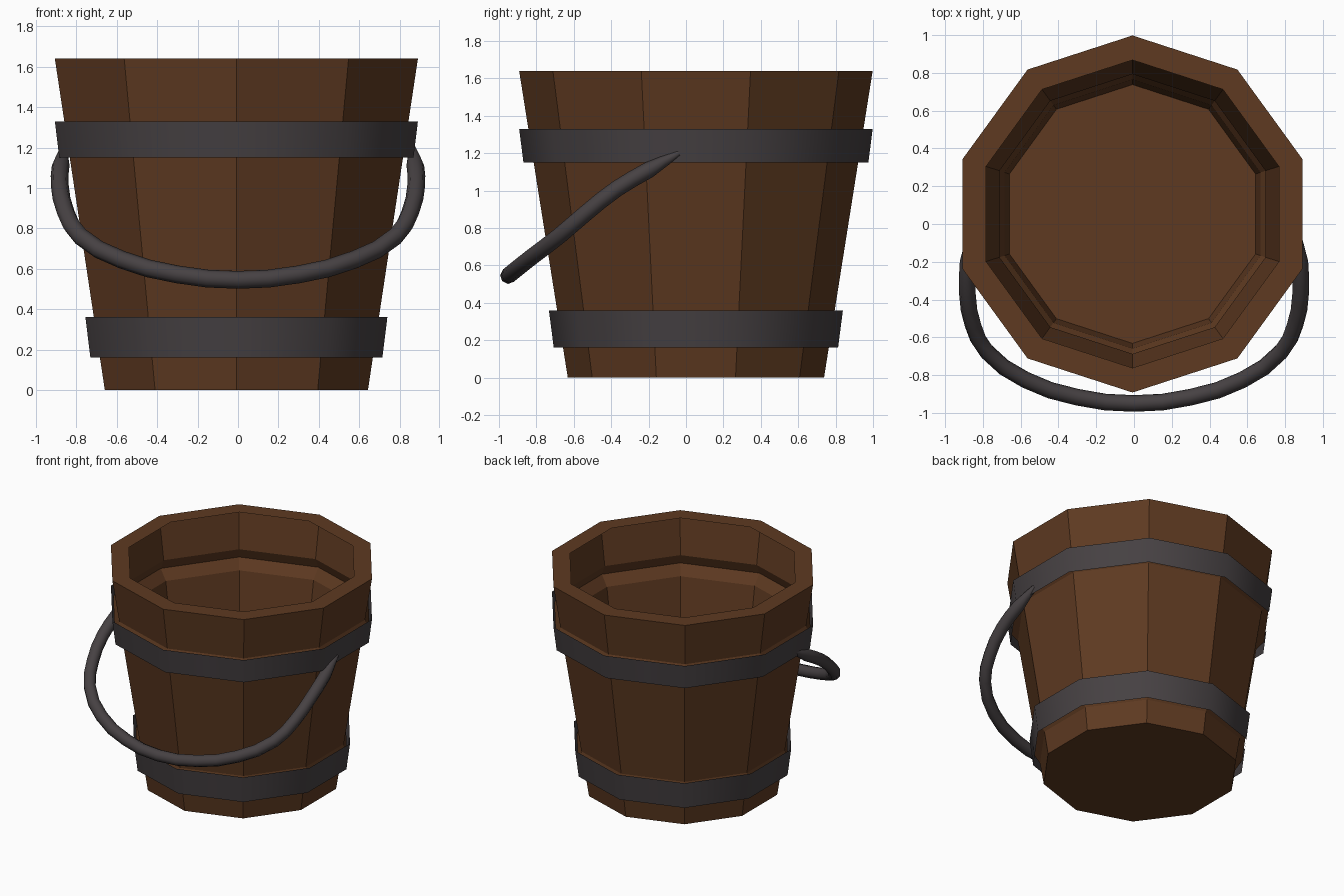
import bpy, bmesh
from math import cos, sin, pi

if "Cube" in bpy.data.objects:
    bpy.data.objects.remove(bpy.data.objects["Cube"])

SIDES = 10
CX, CY = -0.008, 0.053


def material(name, rgb):
    m = bpy.data.materials.new(name)
    m.diffuse_color = (*rgb, 1)
    m.use_nodes = True
    m.node_tree.nodes["Principled BSDF"].inputs["Base Color"].default_value = m.diffuse_color
    return m


WOOD = material("wood", (0.112, 0.042, 0.015))
IRON = material("iron", (0.062, 0.053, 0.056))


def ring_mesh(name, profile, mat, cap_bottom=False, smooth=False):
    """Sweep a (radius, z) profile around ten sides."""
    bm = bmesh.new()
    rings = [[bm.verts.new((CX + r * cos(pi / 2 + 2 * pi * k / SIDES),
                            CY + r * sin(pi / 2 + 2 * pi * k / SIDES), z))
              for k in range(SIDES)] for r, z in profile]
    for a, b in zip(rings, rings[1:]):
        for k in range(SIDES):
            n = (k + 1) % SIDES
            bm.faces.new((a[k], a[n], b[n], b[k])).smooth = smooth
    if cap_bottom:
        bm.faces.new(rings[0][::-1])
    me = bpy.data.meshes.new(name)
    bm.to_mesh(me)
    bm.free()
    me.materials.append(mat)
    bpy.context.collection.objects.link(bpy.data.objects.new(name, me))


def wall(z):
    return 0.685 + 0.26 * z / 1.64


# Thin tapered stave shell, swelling slightly under each hoop, with a flat rim
ring_mesh("bucket_body",
          [(wall(0), 0),
           (wall(0.17), 0.17), (0.765, 0.26), (wall(0.35), 0.35),
           (wall(1.17), 1.17), (0.928, 1.245), (wall(1.32), 1.32),
           (0.945, 1.64), (0.815, 1.64)], WOOD, cap_bottom=True)

# Open iron hoops
ring_mesh("lower_hoop", [(0.76, 0.16), (0.786, 0.36)], IRON, smooth=True)
ring_mesh("upper_hoop", [(0.922, 1.15), (0.945, 1.33)], IRON, smooth=True)

# Bail handle hanging forward, thinning at both ends
half = [(0.3, -0.917, 0.572), (0.575, -0.825, 0.645), (0.78, -0.675, 0.76),
        (0.853, -0.535, 0.88), (0.882, -0.37, 1.01), (0.878, -0.2, 1.11),
        (0.862, -0.04, 1.2)]
path = [(-x, y, z) for x, y, z in reversed(half)] + [(0, -0.95, 0.545)] + half
cu = bpy.data.curves.new("handle", 'CURVE')
cu.dimensions = '3D'
cu.bevel_depth = 0.044
cu.bevel_resolution = 2
cu.use_fill_caps = True
sp = cu.splines.new('BEZIER')
sp.bezier_points.add(len(path) - 1)
sp.resolution_u = 2
sp.use_smooth = True
for i, (bp, co) in enumerate(zip(sp.bezier_points, path)):
    bp.co = co
    bp.handle_left_type = bp.handle_right_type = 'AUTO'
    bp.radius = 0.4 if i in (0, len(path) - 1) else 1.0
cu.materials.append(IRON)
bpy.context.collection.objects.link(bpy.data.objects.new("handle", cu))
